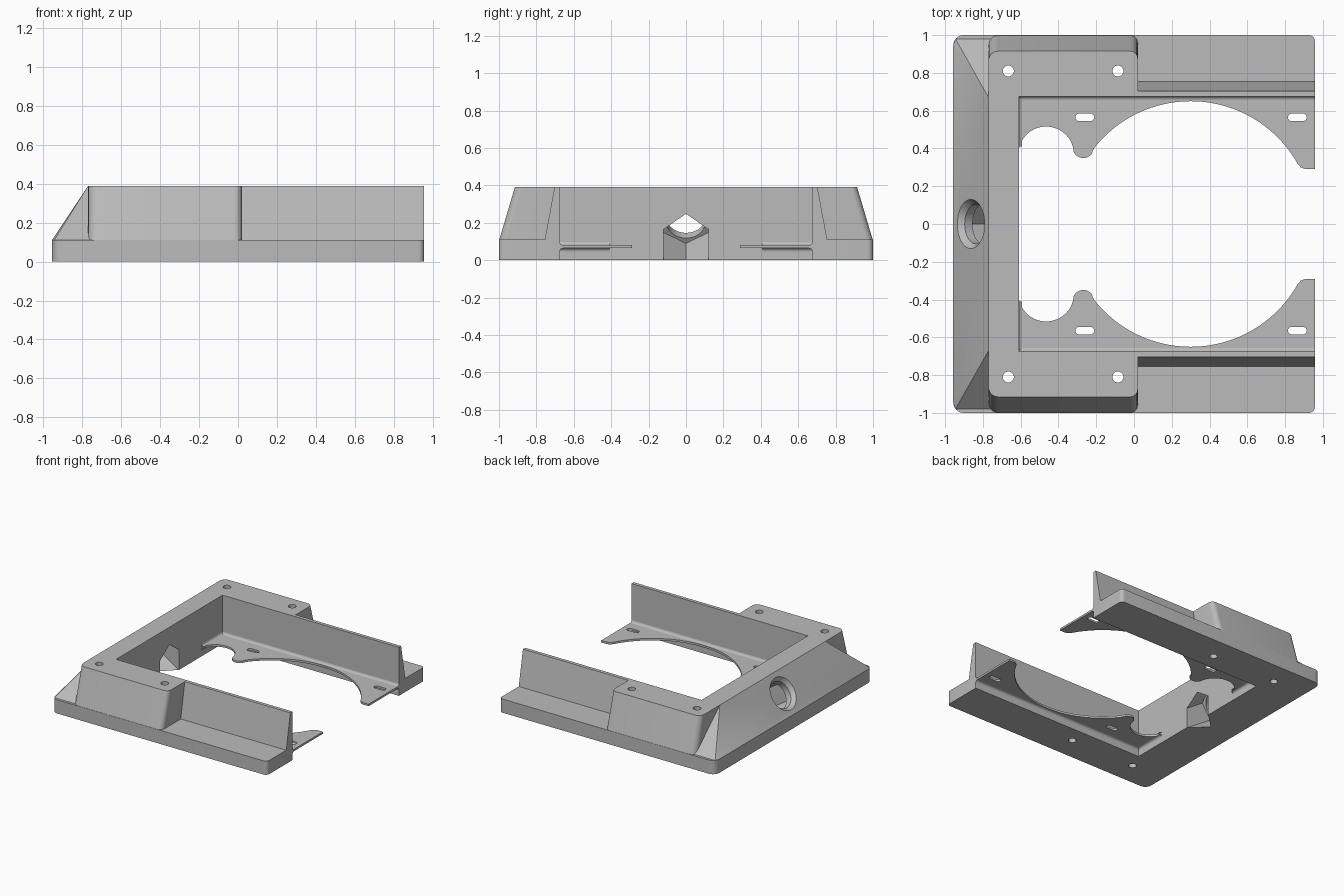
import bpy, bmesh
from math import sin, cos, pi, radians
from mathutils import Vector

if "Cube" in bpy.data.objects:
    bpy.data.objects.remove(bpy.data.objects["Cube"])

GREY = (0.5, 0.5, 0.5, 1)
mat = bpy.data.materials.new("plain grey")
mat.use_nodes = True
mat.diffuse_color = GREY
mat.node_tree.nodes["Principled BSDF"].inputs["Base Color"].default_value = GREY

XE, WALL, X_IN, TOP, LIP = 0.957, 0.675, -0.61, 0.39, 0.11


def finish(name, bm):
    bmesh.ops.recalc_face_normals(bm, faces=bm.faces)
    me = bpy.data.meshes.new(name)
    bm.to_mesh(me)
    bm.free()
    me.materials.append(mat)
    ob = bpy.data.objects.new(name, me)
    bpy.context.collection.objects.link(ob)
    return ob


def loft(name, rings):
    """Closed solid through matching rings of points."""
    bm = bmesh.new()
    vs = [[bm.verts.new(p) for p in ring] for ring in rings]
    n = len(vs[0])
    for a, b in zip(vs, vs[1:]):
        for i in range(n):
            j = (i + 1) % n
            bm.faces.new((a[i], a[j], b[j], b[i]))
    bm.faces.new(vs[0])
    bm.faces.new(vs[-1])
    return finish(name, bm)


def prism_z(name, pts, z0, z1):
    return loft(name, [[(x, y, z) for x, y in pts] for z in (z0, z1)])


def prism_x(name, pts, x0, x1):
    return loft(name, [[(x, y, z) for y, z in pts] for x in (x0, x1)])


def hull(name, pts):
    bm = bmesh.new()
    for p in pts:
        bm.verts.new(p)
    bmesh.ops.convex_hull(bm, input=bm.verts)
    return finish(name, bm)


def arc(cx, cy, r, a0, a1, n):
    return [(cx + r * cos(radians(a0 + (a1 - a0) * i / n)),
             cy + r * sin(radians(a0 + (a1 - a0) * i / n))) for i in range(n + 1)]


def rounded(x0, x1, hy, r_left, r_right):
    rl, rr = r_left, r_right
    return (arc(x1 - rr, hy - rr, rr, 0, 90, 6) + arc(x0 + rl, hy - rl, rl, 90, 180, 6)
            + arc(x0 + rl, rl - hy, rl, 180, 270, 6) + arc(x1 - rr, rr - hy, rr, 270, 360, 6))


def apply(ob, kind, **settings):
    mod = ob.modifiers.new(kind, kind)
    for k, v in settings.items():
        setattr(mod, k, v)
    bpy.ops.object.select_all(action='DESELECT')
    bpy.context.view_layer.objects.active = ob
    ob.select_set(True)
    bpy.ops.object.modifier_apply(modifier=mod.name)


def combine(ob, tool, op):
    apply(ob, 'BOOLEAN', operation=op, solver='EXACT', object=tool)
    bpy.data.objects.remove(tool)


def mirror_y(ob):
    apply(ob, 'MIRROR', use_axis=(False, True, False), use_clip=False, use_mirror_merge=False)


# Low base slab
body = prism_z("frame_body", rounded(-XE, XE, 1.0, 0.055, 0.03), 0, LIP)

# Raised block with leaning sides
block = loft("block", [[(x, y, z) for x, y in rounded(-0.77, 0.02, hy, 0.05, 0.04)]
                       for z, hy in ((0.05, 0.98), (LIP, 0.998), (TOP, 0.915))])
combine(body, block, 'UNION')

# Sloped end wedge, tapering at both ends
wedge = hull("wedge", [(x, s * y, z) for s in (1, -1) for x, y, z in (
    (-XE, 0.945, LIP), (-0.945, 0.98, LIP), (-0.77, 0.67, TOP), (-0.7, 0.67, TOP),
    (-0.7, 0.98, LIP), (-0.94, 0.94, 0.05), (-0.7, 0.94, 0.05))])
combine(body, wedge, 'UNION')

# Tapered rails along the open arms
for s in (1, -1):
    rail = prism_x("rail", [(s * 0.6, 0.05), (s * 0.755, 0.05), (s * 0.755, LIP),
                            (s * 0.703, TOP), (s * 0.6, TOP)], 0, XE)
    combine(body, rail, 'UNION')

# Central opening, open at one end
combine(body, prism_z("opening", [(X_IN, -WALL), (1.2, -WALL), (1.2, WALL), (X_IN, WALL)],
                      -0.1, 0.6), 'DIFFERENCE')

# Screw holes
for x in (-0.665, -0.085):
    for y in (-0.81, 0.81):
        combine(body, prism_z("hole", arc(x, y, 0.029, 0, 345, 23), -0.1, 0.6), 'DIFFERENCE')

# Countersunk bore and hexagonal pocket square to the slope
inward = Vector((0.28, 0, -0.187)).normalized()
across = Vector((-inward.z, 0, inward.x))
centre = Vector((-0.863, 0, 0.25))


def bore_ring(t, r, n):
    return [centre + inward * t + across * (r * cos(2 * pi * i / n))
            + Vector((0, r * sin(2 * pi * i / n), 0)) for i in range(n)]


bore = loft("bore", [bore_ring(t, r, 40) for t, r in
                     ((-0.04, 0.163), (0.03, 0.105), (0.1, 0.105))])
combine(body, bore, 'DIFFERENCE')
combine(body, loft("pocket", [bore_ring(t, 0.139, 6) for t in (0.08, 0.45)]), 'DIFFERENCE')

# Thin scalloped mounting plates
P0, P1 = 0.064, 0.08
outline = ([(X_IN - 0.01, WALL + 0.01), (X_IN - 0.01, 0.39)]
           + arc(-0.465, 0.369, 0.147, 172, 5, 24)
           + arc(-0.268, 0.405, 0.056, 200, 320, 10)
           + arc(0.3, 0, 0.65, 142, 29, 48)
           + [(0.885, 0.298), (0.91, 0.29), (XE, 0.29), (XE, WALL + 0.01)])
plate = prism_z("mounting_plates", outline, P0, P1)
for x in (-0.26, 0.865):
    slot = arc(x + 0.03, 0.565, 0.02, -90, 90, 8) + arc(x - 0.03, 0.565, 0.02, 90, 270, 8)
    combine(plate, prism_z("slot", slot, 0, 0.2), 'DIFFERENCE')
mirror_y(plate)

# Small fillets where the plates meet the walls
R = 0.018
parts = [body, plate]
for name, z, s in (("upper_fillet", P1, 1), ("lower_fillet", P0, -1)):
    prof = [(0, 0)] + [(R - R * sin(a), R - R * cos(a)) for a in (0, pi / 8, pi / 4, pi * 3 / 8, pi / 2)]
    side = prism_x(name + "_side", [(WALL - u, z + s * v) for u, v in prof], X_IN, XE)
    end = loft(name + "_end", [[(X_IN + u, y, z + s * v) for u, v in prof] for y in (0.41, WALL)])
    for ob in (side, end):
        mirror_y(ob)
        parts.append(ob)

for ob in parts:
    bpy.ops.object.select_all(action='DESELECT')
    bpy.context.view_layer.objects.active = ob
    ob.select_set(True)
    bpy.ops.object.shade_smooth_by_angle(angle=radians(28))
